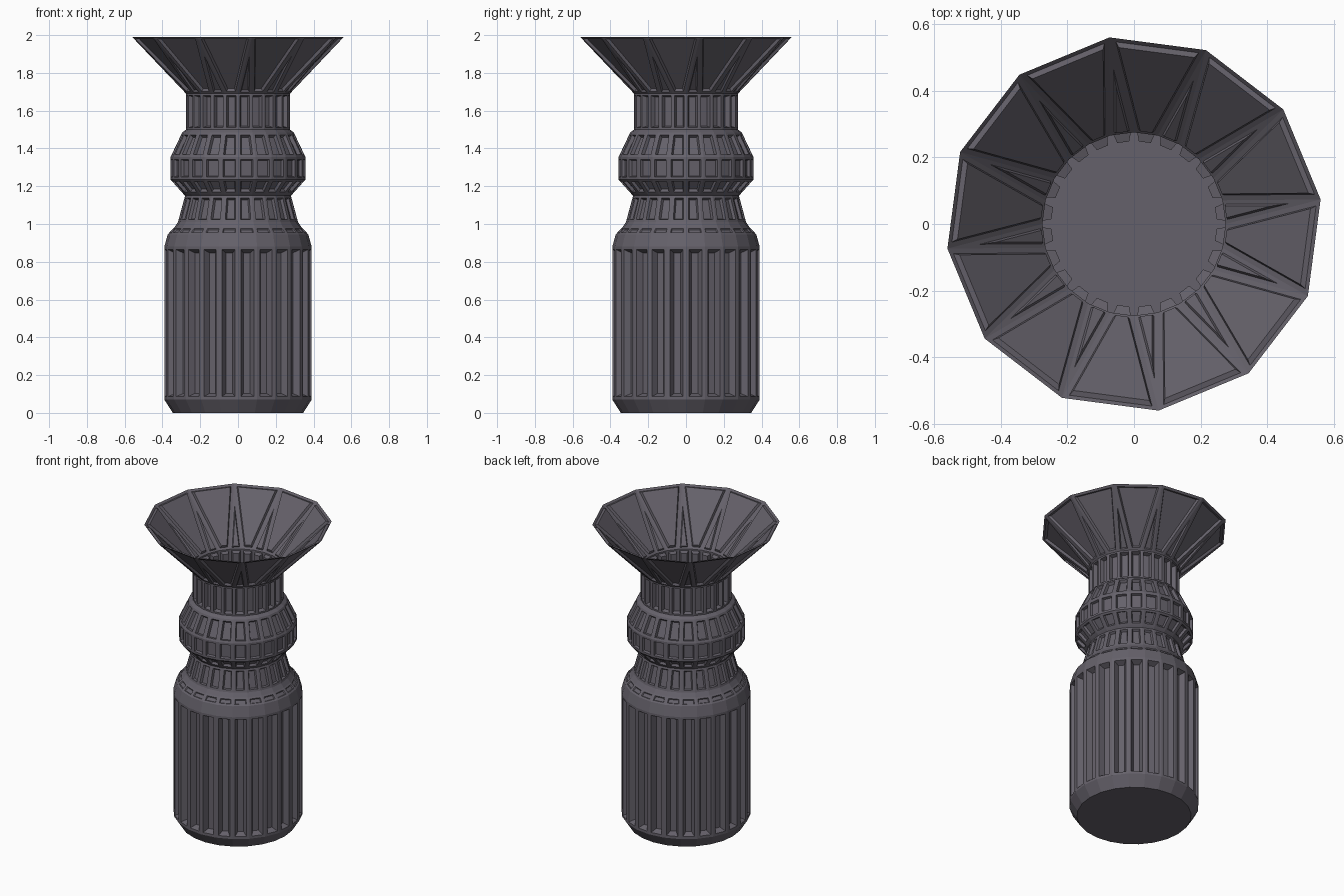
import bpy, bmesh, math

if "Cube" in bpy.data.objects:
    bpy.data.objects.remove(bpy.data.objects["Cube"])

SEG = 24
STEP = 2 * math.pi / SEG

metal = bpy.data.materials.new("dark grey metal")
metal.diffuse_color = (0.13, 0.12, 0.145, 1)
metal.use_nodes = True
metal.node_tree.nodes["Principled BSDF"].inputs["Base Color"].default_value = metal.diffuse_color


def ring(bm, r, z, count=SEG, offset=0.0):
    step = 2 * math.pi / count
    return [bm.verts.new((r * math.cos(offset + i * step), r * math.sin(offset + i * step), z))
            for i in range(count)]


def recess(bm, faces, margin, slope, depth):
    """Flat border, then a sunken panel with sloped walls."""
    bm.normal_update()
    if margin:
        bmesh.ops.inset_individual(bm, faces=faces, thickness=margin, depth=0, use_even_offset=True)
        bm.normal_update()
    bmesh.ops.inset_individual(bm, faces=faces, thickness=slope, depth=-depth, use_even_offset=True)


def finish(bm, name):
    bm.normal_update()
    me = bpy.data.meshes.new(name)
    bm.to_mesh(me)
    bm.free()
    me.materials.append(metal)
    ob = bpy.data.objects.new(name, me)
    bpy.context.collection.objects.link(ob)
    return ob


def band(name, profile, panels, cap=False):
    """Faceted revolved shell; panels maps a row number to its recess settings."""
    bm = bmesh.new()
    rings = [ring(bm, r, z) for r, z in profile]
    if cap:
        bm.faces.new(rings[0][::-1])
    rows = []
    for lo, hi in zip(rings, rings[1:]):
        rows.append([bm.faces.new((lo[i], lo[(i + 1) % SEG], hi[(i + 1) % SEG], hi[i]))
                     for i in range(SEG)])
    for row, settings in panels.items():
        recess(bm, rows[row], *settings)
    return finish(bm, name)


# Fluted grip with chamfered base and stepped shoulder
band("fluted_body",
     [(0.345, 0), (0.39, 0.07), (0.39, 0.88), (0.372, 0.945), (0.335, 0.985), (0.318, 1.01)],
     {1: (0.016, 0.017, 0.035), 3: (0.012, 0.004, 0.006)}, cap=True)

# Tapered collar
band("tapered_collar", [(0.318, 1.01), (0.28, 1.15), (0.29, 1.16)],
     {0: (0.014, 0.006, 0.015)})

# Bulging panelled ring
band("bulged_ring", [(0.29, 1.16), (0.357, 1.235), (0.357, 1.355), (0.295, 1.485), (0.275, 1.50)],
     {0: (0.014, 0.005, 0.015), 1: (0.014, 0.005, 0.015), 2: (0.014, 0.006, 0.018)})

# Ribbed neck
band("ribbed_neck", [(0.275, 1.50), (0.275, 1.69)], {0: (0.010, 0.008, 0.025)})

# Flared mouth: 24-sided at the neck, 12-sided at the rim
bm = bmesh.new()
low = ring(bm, 0.275, 1.69)
rim = ring(bm, 0.565, 1.99, 12, STEP / 2)
wide, narrow = [], []
for k in range(12):
    a, b, c = low[2 * k], low[2 * k + 1], low[(2 * k + 2) % SEG]
    narrow.append(bm.faces.new((a, b, rim[k])))
    wide.append(bm.faces.new((b, c, rim[(k + 1) % 12], rim[k])))
recess(bm, wide, 0.016, 0.008, 0.014)
recess(bm, narrow, 0.012, 0.005, 0.010)
finish(bm, "flared_mouth")
